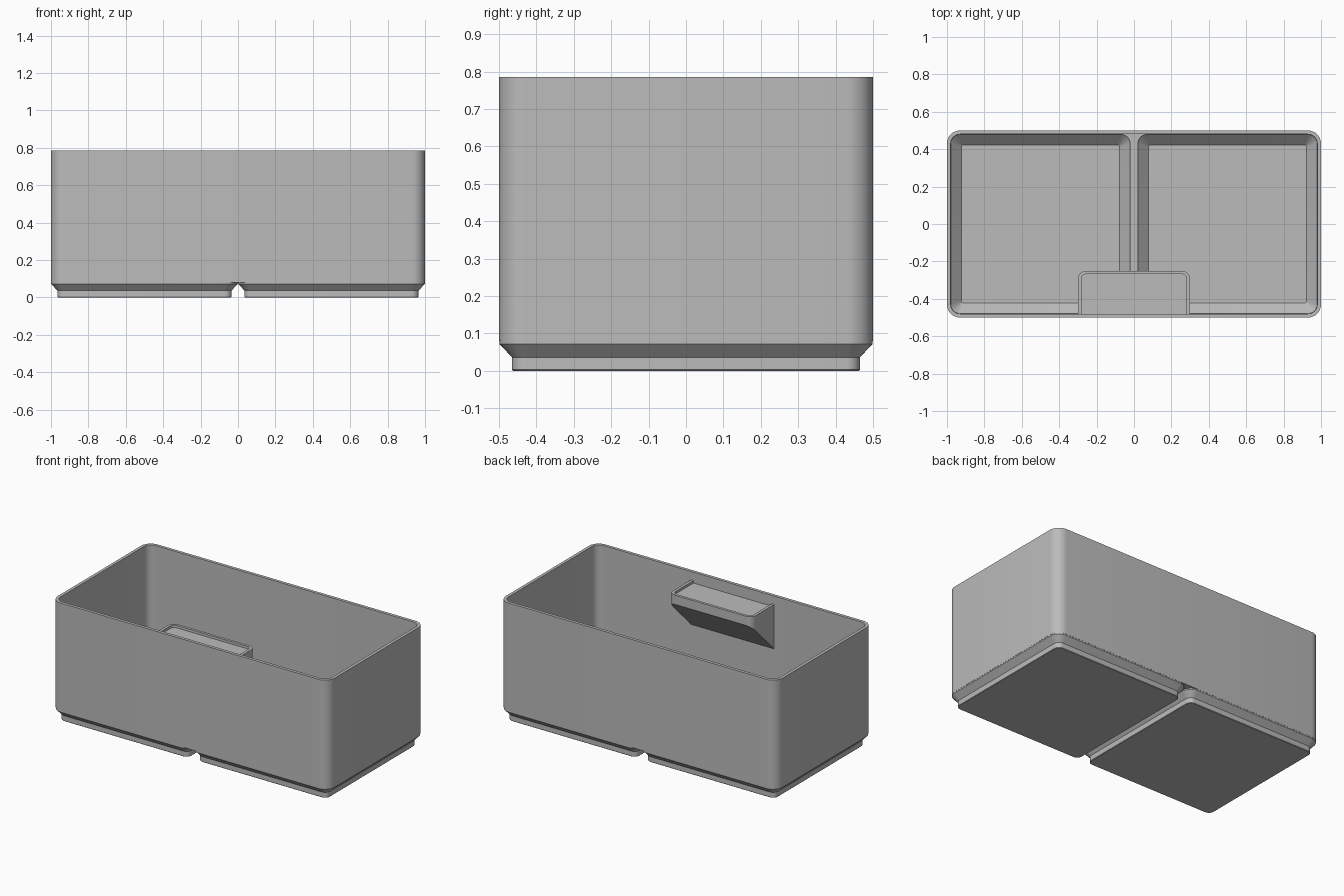
import bpy, bmesh
from math import sin, cos, pi, radians

if "Cube" in bpy.data.objects:
    bpy.data.objects.remove(bpy.data.objects["Cube"])

gray = bpy.data.materials.new("plain_gray")
gray.use_nodes = True
colour = (0.5, 0.5, 0.5, 1)
gray.diffuse_color = colour
gray.node_tree.nodes["Principled BSDF"].inputs["Base Color"].default_value = colour


def rounded(cx, cy, hx, hy, r, z, steps=8):
    """Horizontal loop of a rounded rectangle."""
    loop = []
    for q, (sx, sy) in enumerate([(1, 1), (-1, 1), (-1, -1), (1, -1)]):
        for i in range(steps + 1):
            a = (q + i / steps) * pi / 2
            loop.append((cx + sx * (hx - r) + r * cos(a), cy + sy * (hy - r) + r * sin(a), z))
    return loop


def loft(name, loops):
    """Closed solid skinned through matching loops."""
    bm = bmesh.new()
    rings = [[bm.verts.new(p) for p in loop] for loop in loops]
    for a, b in zip(rings, rings[1:]):
        for i in range(len(a)):
            j = (i + 1) % len(a)
            bm.faces.new((a[i], a[j], b[j], b[i]))
    bm.faces.new(rings[0][::-1])
    bm.faces.new(rings[-1])
    bmesh.ops.recalc_face_normals(bm, faces=bm.faces)
    mesh = bpy.data.meshes.new(name)
    bm.to_mesh(mesh)
    bm.free()
    mesh.materials.append(gray)
    ob = bpy.data.objects.new(name, mesh)
    bpy.context.collection.objects.link(ob)
    return ob


def select(ob):
    bpy.ops.object.select_all(action="DESELECT")
    ob.select_set(True)
    bpy.context.view_layer.objects.active = ob


def combine(target, tool, operation):
    """Apply a boolean and discard the tool solid."""
    tool.hide_render = True
    select(target)
    mod = target.modifiers.new("combine", "BOOLEAN")
    mod.operation, mod.object, mod.solver = operation, tool, "EXACT"
    bpy.ops.object.modifier_apply(modifier=mod.name)
    bpy.data.objects.remove(tool)


# Outer box
box = loft("storage_bin", [rounded(0, 0, 1, 0.5, 0.07, z) for z in (0.08, 0.785)])

# Two stepped feet under the box
for side in (-0.5, 0.5):
    foot = loft("foot", [
        rounded(side, 0, 0.462, 0.462, 0.035, 0),
        rounded(side, 0, 0.465, 0.465, 0.037, 0.003),
        rounded(side, 0, 0.465, 0.465, 0.037, 0.036),
        rounded(side, 0, 0.499, 0.499, 0.07, 0.072),
        rounded(side, 0, 0.499, 0.499, 0.07, 0.09)])
    combine(box, foot, "UNION")

# Main cavity, then a sloped pocket inside each foot leaving a low middle ridge
combine(box, loft("cavity", [rounded(0, 0, 0.98, 0.48, 0.05, z) for z in (0.1, 0.9)]), "DIFFERENCE")
for side in (-0.5, 0.5):
    pocket = loft("pocket", [
        rounded(side, 0, 0.422, 0.422, 0.01, 0.028),
        rounded(side, 0, 0.479, 0.479, 0.05, 0.085),
        rounded(side, 0, 0.479, 0.479, 0.05, 0.13)])
    combine(box, pocket, "DIFFERENCE")

# Label shelf on the front wall: rounded plan, sloped underside, shallow tray on top
shelf = loft("label_shelf", [rounded(0, -0.5, 0.3, 0.25, 0.045, z) for z in (0.3, 0.9)])
profile = [(-0.49, 0.43), (-0.2, 0.72), (-0.2, 0.73), (-0.49, 0.73)]
combine(shelf, loft("wedge", [[(x, y, z) for y, z in profile] for x in (-0.4, 0.4)]), "INTERSECT")
tray = loft("tray", [rounded(0, -0.5, 0.282, 0.233, 0.028, z) for z in (0.714, 0.8)])
combine(shelf, tray, "DIFFERENCE")

for ob in (box, shelf):
    select(ob)
    bpy.ops.object.shade_smooth_by_angle(angle=radians(30))
